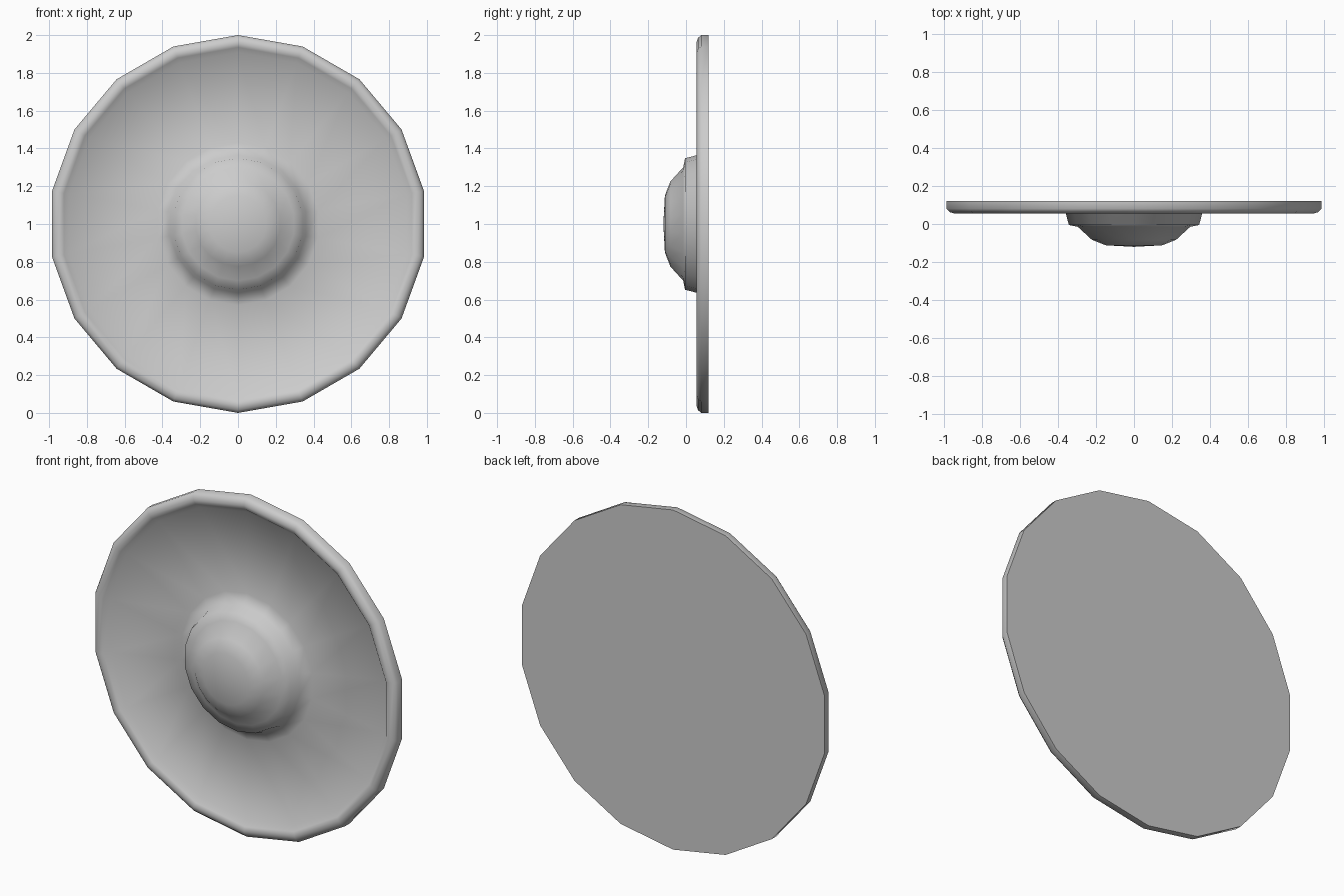
import bpy, bmesh, math

if "Cube" in bpy.data.objects:
    bpy.data.objects.remove(bpy.data.objects["Cube"])

SIDES = 18


def lathe(name, profile, sharp_angle):
    """Revolve (radius, y) points around a front-back axis at z = 1."""
    bm = bmesh.new()
    rings = []
    for r, y in profile:
        if r == 0:
            rings.append([bm.verts.new((0, y, 1))])
            continue
        rings.append([bm.verts.new((r * math.sin(2 * math.pi * i / SIDES), y,
                                    1 + r * math.cos(2 * math.pi * i / SIDES)))
                      for i in range(SIDES)])
    for a, b in zip(rings, rings[1:]):
        for i in range(SIDES):
            j = (i + 1) % SIDES
            if len(b) == 1:
                bm.faces.new((a[i], a[j], b[0]))
            else:
                bm.faces.new((a[i], a[j], b[j], b[i]))
    # flat back
    bm.faces.new(rings[0])
    bmesh.ops.recalc_face_normals(bm, faces=bm.faces)
    mesh = bpy.data.meshes.new(name)
    bm.to_mesh(mesh)
    bm.free()
    ob = bpy.data.objects.new(name, mesh)
    bpy.context.collection.objects.link(ob)
    bpy.ops.object.select_all(action='DESELECT')
    ob.select_set(True)
    bpy.context.view_layer.objects.active = ob
    bpy.ops.object.shade_smooth_by_angle(angle=math.radians(sharp_angle))
    return ob


# back plate, rolled rim, recessed face and stepped central boss
lathe("round_shield", [
    (1.0, 0.12), (1.0, 0.08), (0.985, 0.063), (0.96, 0.055), (0.935, 0.063),
    (0.908, 0.09),                                   # rim
    (0.43, 0.085), (0.365, 0.06),                    # face and boss foot
    (0.348, -0.005), (0.30, -0.015),                 # boss step
    (0.225, -0.083), (0.15, -0.112), (0.0, -0.12),   # dome
], 80)
